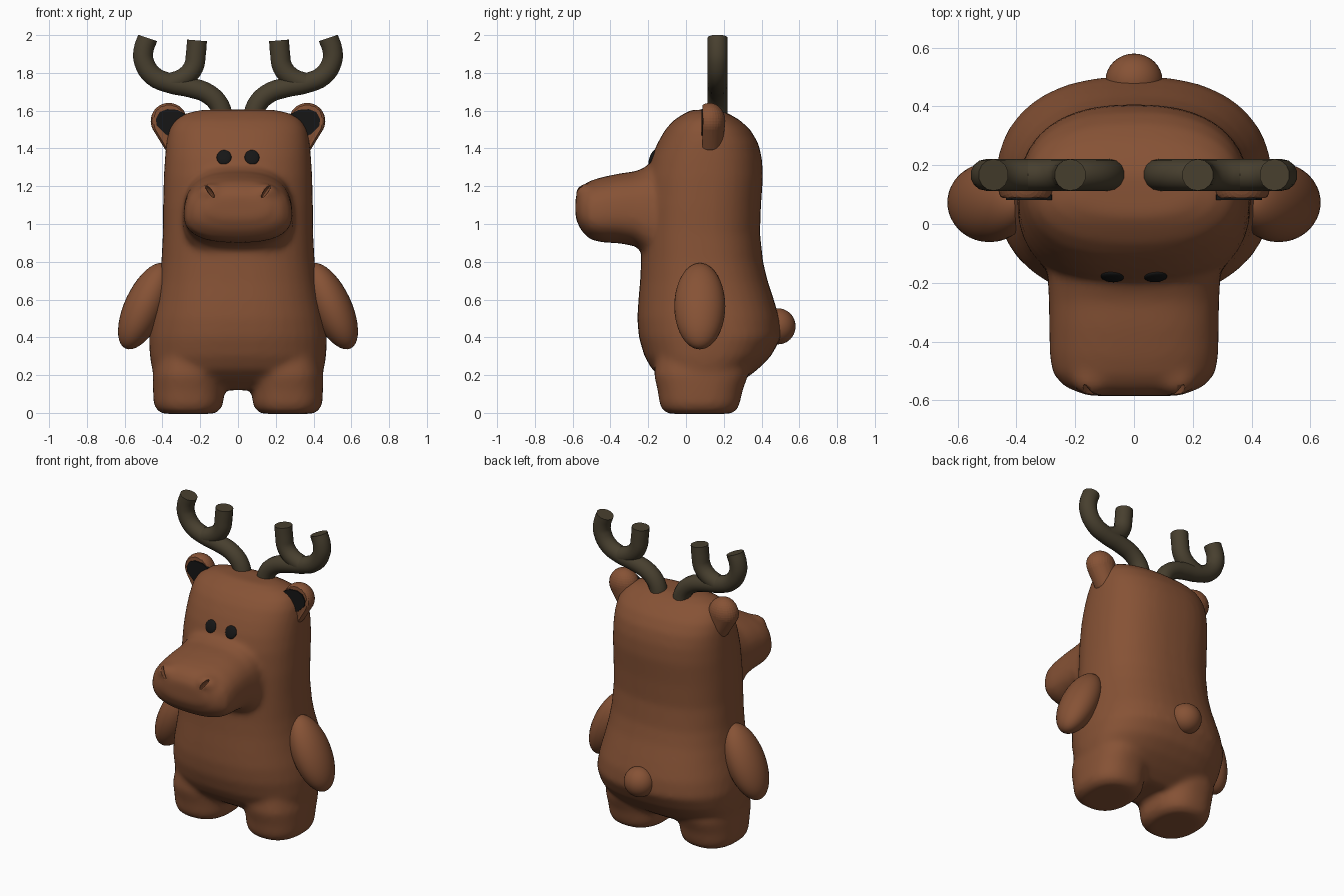
import bpy, bmesh
from math import sin, cos, pi, radians
from mathutils import Vector, Matrix

if "Cube" in bpy.data.objects:
    bpy.data.objects.remove(bpy.data.objects["Cube"])


def material(name, rgb):
    m = bpy.data.materials.new(name)
    m.diffuse_color = (*rgb, 1)
    m.use_nodes = True
    m.node_tree.nodes["Principled BSDF"].inputs["Base Color"].default_value = m.diffuse_color
    return m


FUR = material("brown_fur", (0.24, 0.085, 0.036))
HORN = material("dark_horn", (0.064, 0.05, 0.028))
BLACK = material("black", (0.008, 0.008, 0.008))


def finish(name, bm, mat, smooth=True):
    bmesh.ops.recalc_face_normals(bm, faces=bm.faces[:])
    me = bpy.data.meshes.new(name)
    bm.to_mesh(me)
    bm.free()
    ob = bpy.data.objects.new(name, me)
    bpy.context.collection.objects.link(ob)
    me.materials.append(mat)
    for p in me.polygons:
        p.use_smooth = smooth
    return ob


def superellipse(a, b, exp, n=40):
    for i in range(n):
        c, s = cos(2 * pi * i / n), sin(2 * pi * i / n)
        yield (a * abs(c) ** (2 / exp) * (1 if c > 0 else -1),
               b * abs(s) ** (2 / exp) * (1 if s > 0 else -1))


def loft(bm, rings):
    rows = [[bm.verts.new(p) for p in r] for r in rings]
    n = len(rows[0])
    for a, b in zip(rows, rows[1:]):
        for i in range(n):
            bm.faces.new((a[i], a[(i + 1) % n], b[(i + 1) % n], b[i]))
    bm.faces.new(rows[0])
    bm.faces.new(rows[-1])


def upright(bm, rows, cx=0, exp=2.4):
    # rows: height, half width, front y, back y
    loft(bm, [[(cx + u, (y0 + y1) / 2 + v, z) for u, v in superellipse(w, (y1 - y0) / 2, exp)]
              for z, w, y0, y1 in rows])


def ball(bm, loc, radii, rot=Matrix()):
    m = Matrix.Translation(loc) @ rot @ Matrix.Diagonal((*radii, 1))
    return bmesh.ops.create_uvsphere(bm, u_segments=32, v_segments=20, radius=1, matrix=m)["verts"]


# Body: torso and head, legs and muzzle fused into one smooth skin
bm = bmesh.new()
upright(bm, [(0.12, 0.28, -0.03, 0.22), (0.17, 0.40, -0.11, 0.30), (0.23, 0.455, -0.18, 0.38),
             (0.30, 0.467, -0.22, 0.45), (0.40, 0.472, -0.25, 0.505), (0.50, 0.458, -0.258, 0.495),
             (0.60, 0.436, -0.252, 0.465), (0.70, 0.418, -0.243, 0.432), (0.80, 0.406, -0.238, 0.408),
             (0.95, 0.398, -0.235, 0.392), (1.10, 0.397, -0.228, 0.397), (1.25, 0.393, -0.212, 0.408),
             (1.35, 0.387, -0.185, 0.402), (1.43, 0.38, -0.15, 0.382), (1.50, 0.366, -0.11, 0.34),
             (1.55, 0.335, -0.065, 0.285), (1.585, 0.28, -0.01, 0.225), (1.605, 0.19, 0.03, 0.17)])
for s in (-1, 1):
    upright(bm, [(-0.005, 0.135, -0.09, 0.235), (0.015, 0.168, -0.125, 0.27), (0.05, 0.185, -0.14, 0.285),
                 (0.12, 0.188, -0.15, 0.30), (0.20, 0.19, -0.17, 0.33), (0.35, 0.16, -0.15, 0.33)],
            cx=s * 0.262)
    ball(bm, (s * 0.14, -0.525, 1.165), (0.075, 0.06, 0.05))
# rows: y, half width, bottom z, top z
muzzle = [(-0.10, 0.30, 0.78, 1.34), (-0.22, 0.297, 0.835, 1.30), (-0.26, 0.294, 0.88, 1.28),
          (-0.35, 0.293, 0.898, 1.268), (-0.45, 0.292, 0.903, 1.247), (-0.51, 0.28, 0.92, 1.228),
          (-0.555, 0.24, 0.965, 1.20), (-0.585, 0.16, 1.03, 1.15)]
loft(bm, [[(u * (0.98 - 0.12 * v / (z1 - z0)), y, (z0 + z1) / 2 + v)
           for u, v in superellipse(w, (z1 - z0) / 2, 2.6)] for y, w, z0, z1 in muzzle])
body = finish("body", bm, FUR)
rm = body.modifiers.new("fuse", 'REMESH')
rm.mode, rm.voxel_size, rm.use_smooth_shade = 'VOXEL', 0.017, True
sm = body.modifiers.new("soften", 'SMOOTH')
sm.factor, sm.iterations = 0.5, 10

# Nostril slits
bm = bmesh.new()
for s in (-1, 1):
    ball(bm, (s * 0.15, -0.575, 1.175), (0.011, 0.045, 0.042), Matrix.Rotation(s * radians(35), 4, 'Y'))
cutter = finish("nostril_cutter", bm, FUR)
cutter.hide_render = True
cutter.hide_set(True)
cut = body.modifiers.new("nostrils", 'BOOLEAN')
cut.operation, cut.object, cut.solver = 'DIFFERENCE', cutter, 'EXACT'
bpy.context.view_layer.update()
skin = body.evaluated_get(bpy.context.evaluated_depsgraph_get())

# Tail
bm = bmesh.new()
ball(bm, (0, 0.488, 0.458), (0.097, 0.092, 0.095))
finish("tail", bm, FUR)


def antler(name, s):
    cu = bpy.data.curves.new(name, 'CURVE')
    cu.dimensions, cu.bevel_depth, cu.bevel_resolution = '3D', 0.054, 5
    cu.use_fill_caps = True
    beam = [(0.075, 1.54), (0.10, 1.63), (0.16, 1.69), (0.25, 1.722), (0.36, 1.745),
            (0.45, 1.785), (0.498, 1.86), (0.50, 1.92), (0.478, 1.985)]
    tine = [(0.36, 1.745), (0.285, 1.775), (0.236, 1.83), (0.223, 1.90), (0.217, 1.972)]
    for path in (beam, tine):
        sp = cu.splines.new('BEZIER')
        sp.bezier_points.add(len(path) - 1)
        sp.resolution_u = 4
        for bp, (x, z) in zip(sp.bezier_points, path):
            bp.co = (s * x, 0.167, z)
            bp.handle_left_type = bp.handle_right_type = 'AUTO'
    cu.materials.append(HORN)
    ob = bpy.data.objects.new(name, cu)
    bpy.context.collection.objects.link(ob)


for s, side in ((-1, "left"), (1, "right")):
    antler(side + "_antler", s)

    # Arm
    bm = bmesh.new()
    ball(bm, (s * 0.492, 0.073, 0.565), (0.108, 0.135, 0.247), Matrix.Rotation(-s * radians(25), 4, 'Y'))
    finish(side + "_arm", bm, FUR)

    # Ear: hull of two balls with a flat front
    bm = bmesh.new()
    v = ball(bm, (s * 0.366, 0.125, 1.545), (0.096, 0.083, 0.096))
    v += ball(bm, (s * 0.325, 0.125, 1.42), (0.07, 0.07, 0.05))
    for p in v:
        p.co.y = max(p.co.y, 0.088)
    res = bmesh.ops.convex_hull(bm, input=v)
    junk = {g for k in ("geom_interior", "geom_unused") for g in res[k] if isinstance(g, bmesh.types.BMVert)}
    bmesh.ops.delete(bm, geom=list(junk), context='VERTS')
    ear = finish(side + "_ear", bm, FUR)
    bpy.context.view_layer.objects.active = ear
    ear.select_set(True)
    bpy.ops.object.shade_smooth_by_angle(angle=radians(35))
    ear.select_set(False)

    # Inner ear panel
    bm = bmesh.new()
    outline = [(0.265, 1.53), (0.28, 1.582), (0.32, 1.604), (0.375, 1.608), (0.415, 1.592),
               (0.435, 1.555), (0.43, 1.52), (0.385, 1.475), (0.345, 1.457), (0.31, 1.475)]
    loft(bm, [[(s * x, y, z) for x, z in outline] for y in (0.081, 0.10)])
    finish(side + "_inner_ear", bm, BLACK, smooth=False)

    # Eye pressed on to the face
    hit, loc, nor, _ = skin.ray_cast(Vector((s * 0.074, -1, 1.353)), Vector((0, 1, 0)))
    if not hit:
        loc, nor = Vector((s * 0.074, -0.18, 1.353)), Vector((0, -0.91, 0.41))
    bm = bmesh.new()
    ball(bm, loc, (0.039, 0.041, 0.012), nor.to_track_quat('Z', 'Y').to_matrix().to_4x4())
    finish(side + "_eye", bm, BLACK)
